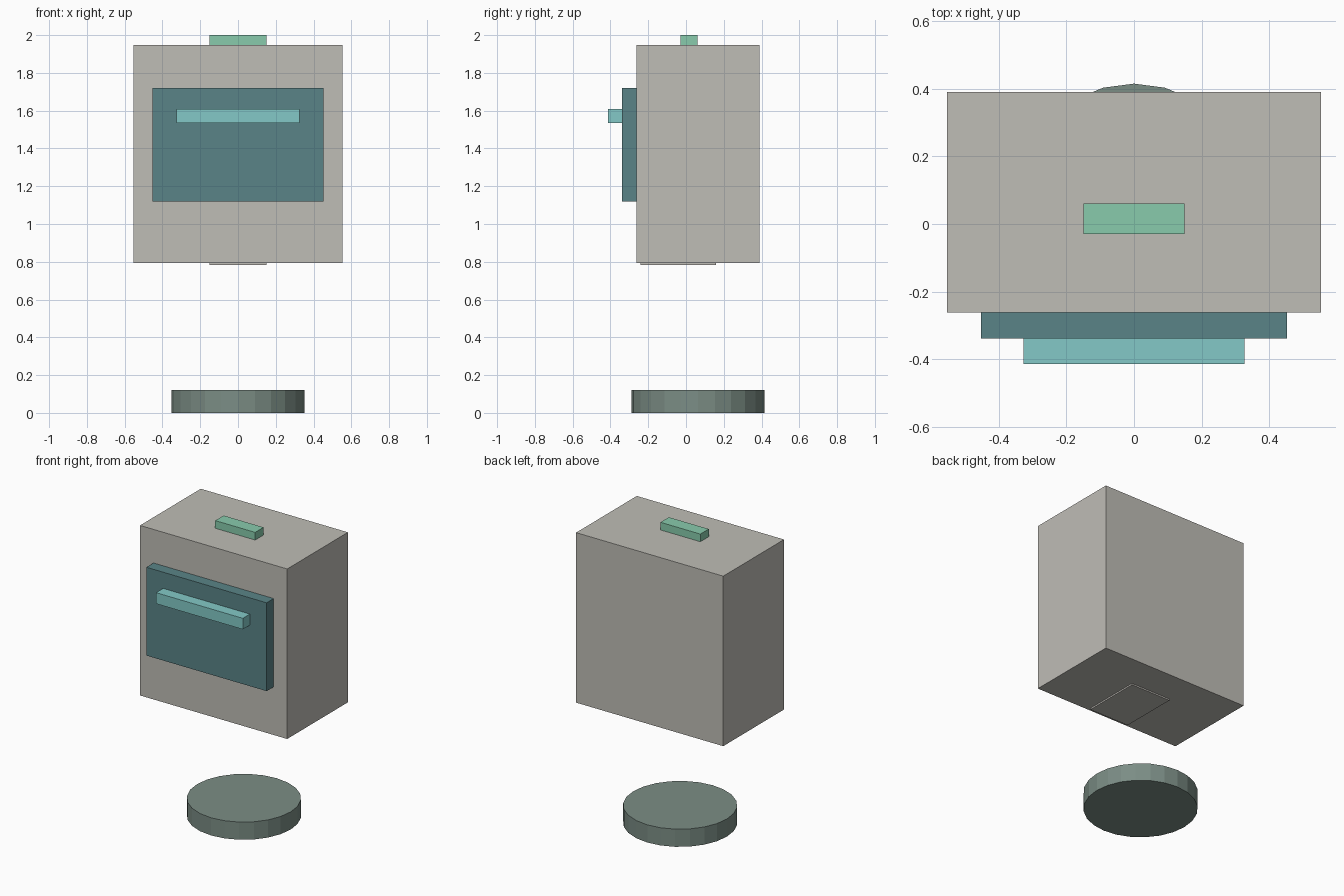
import bpy

cube = bpy.data.objects.get("Cube")
if cube:
    bpy.data.objects.remove(cube, do_unlink=True)


def material(name, *rgb):
    """Flat material from 0-255 display values, stored as linear."""
    linear = [((c / 255 + 0.055) / 1.055) ** 2.4 for c in rgb] + [1]
    mat = bpy.data.materials.new(name)
    mat.use_nodes = True
    mat.diffuse_color = linear
    mat.node_tree.nodes["Principled BSDF"].inputs["Base Color"].default_value = linear
    return mat


def finish(name, mat):
    obj = bpy.context.object
    obj.name = obj.data.name = name
    obj.data.materials.append(mat)
    return obj


def box(name, mat, half_width, y, z):
    """Box centred on x = 0, with (min, max) ranges in y and z."""
    bpy.ops.mesh.primitive_cube_add(size=1, location=(0, sum(y) / 2, sum(z) / 2))
    size = (2 * half_width, y[1] - y[0], z[1] - z[0])
    for v in bpy.context.object.data.vertices:
        v.co = [c * s for c, s in zip(v.co, size)]
    return finish(name, mat)


warm_grey = material("warm grey", 191, 189, 182)
deep_teal = material("deep teal", 90, 132, 135)
pale_aqua = material("pale aqua", 131, 201, 199)
mint = material("mint green", 136, 203, 172)
slate = material("slate green", 123, 141, 133)

# Round base disc
bpy.ops.mesh.primitive_cylinder_add(vertices=24, radius=0.352, depth=0.12,
                                    location=(0, 0.063, 0.06))
finish("base_disc", slate)

# Main housing with a thin plate under it
box("housing", warm_grey, 0.553, (-0.262, 0.39), (0.793, 1.948))
box("bottom_plate", warm_grey, 0.15, (-0.24, 0.16), (0.783, 0.793))

# Front panel and its handle
box("front_panel", deep_teal, 0.452, (-0.338, -0.262), (1.12, 1.72))
box("panel_handle", pale_aqua, 0.326, (-0.414, -0.338), (1.535, 1.61))

# Button on top
box("top_button", mint, 0.15, (-0.03, 0.06), (1.948, 2.0))
